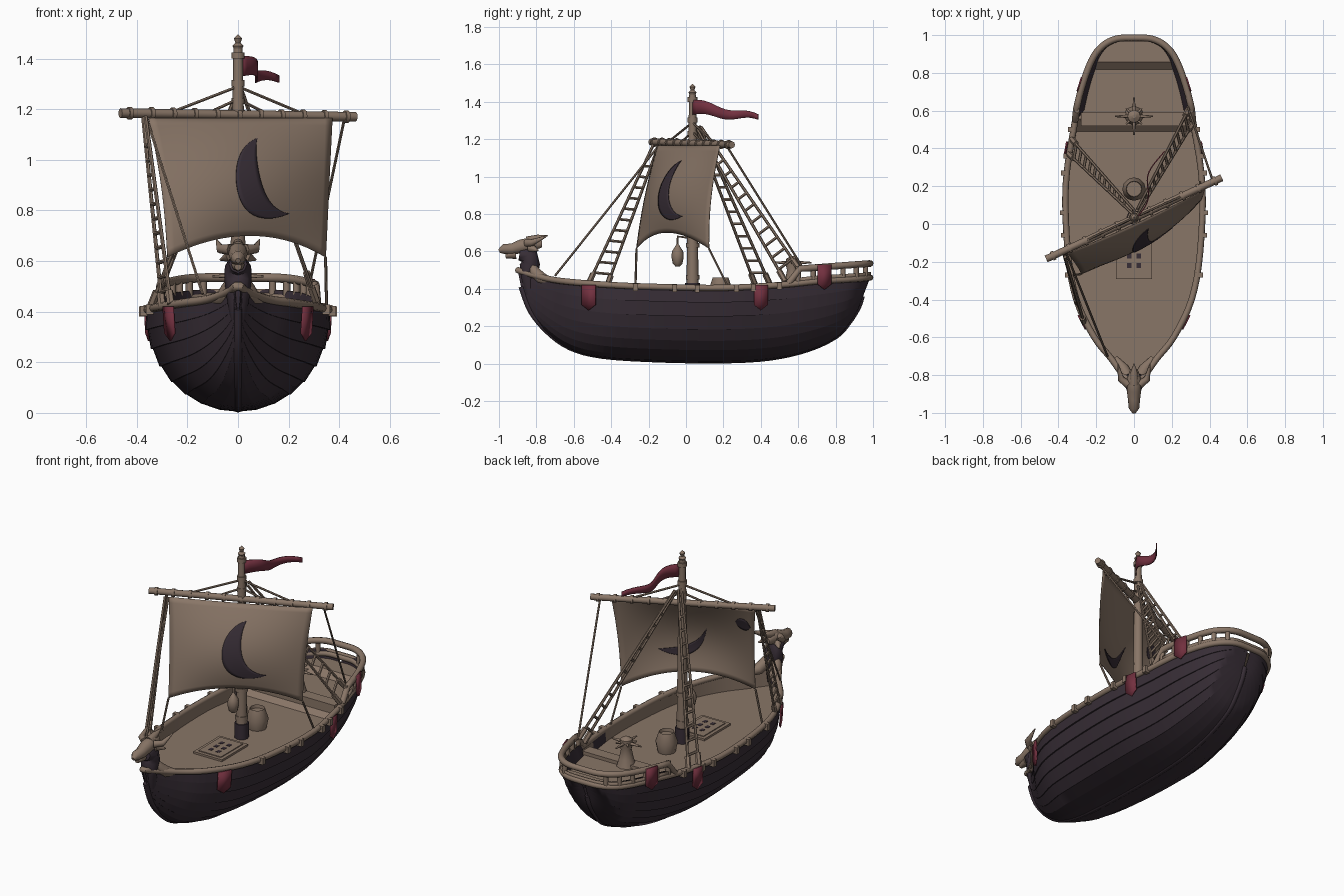
import bpy, bmesh, math
from mathutils import Vector

if "Cube" in bpy.data.objects:
    bpy.data.objects.remove(bpy.data.objects["Cube"])


def material(name, rgb):
    m = bpy.data.materials.new(name)
    m.use_nodes = True
    m.diffuse_color = (*rgb, 1)
    m.node_tree.nodes["Principled BSDF"].inputs["Base Color"].default_value = (*rgb, 1)
    return m


WOOD = material("pale wood", (.25, .18, .135))
DARK = material("dark hull", (.039, .027, .037))
RED = material("red cloth", (.17, .03, .05))
ROPE = material("rope", (.235, .17, .127))


def finish(ob, angle=35):
    bpy.ops.object.select_all(action='DESELECT')
    ob.select_set(True)
    bpy.context.view_layer.objects.active = ob
    bpy.ops.object.shade_smooth_by_angle(angle=math.radians(angle))
    return ob


def mesh(name, verts, faces, *mats, thick=0):
    me = bpy.data.meshes.new(name)
    me.from_pydata([tuple(v) for v in verts], [], faces)
    ob = bpy.data.objects.new(name, me)
    bpy.context.collection.objects.link(ob)
    for m in mats:
        me.materials.append(m)
    if thick:
        mod = ob.modifiers.new("thickness", 'SOLIDIFY')
        mod.thickness, mod.offset = thick, 0
    return finish(ob)


def loft(name, rows, *mats, thick=0):
    n = len(rows[0])
    faces = [(i * n + j, i * n + j + 1, (i + 1) * n + j + 1, (i + 1) * n + j)
             for i in range(len(rows) - 1) for j in range(n - 1)]
    return mesh(name, [v for r in rows for v in r], faces, *mats, thick=thick)


def tube(name, pts, radii, mat, closed=False, res=2):
    """Round bar along points, with one radius or one per point."""
    cu = bpy.data.curves.new(name, 'CURVE')
    cu.dimensions, cu.bevel_depth, cu.bevel_resolution, cu.use_fill_caps = '3D', 1, res, True
    sp = cu.splines.new('POLY')
    sp.points.add(len(pts) - 1)
    sp.use_cyclic_u = closed
    for i, p in enumerate(pts):
        sp.points[i].co = (*p, 1)
        sp.points[i].radius = radii[i] if isinstance(radii, (list, tuple)) else radii
    cu.materials.append(mat)
    ob = bpy.data.objects.new(name, cu)
    bpy.context.collection.objects.link(ob)
    bpy.ops.object.select_all(action='DESELECT')
    ob.select_set(True)
    bpy.context.view_layer.objects.active = ob
    bpy.ops.object.convert(target='MESH')
    return finish(bpy.context.object, 50)


def box(name, centre, size, mat):
    bpy.ops.mesh.primitive_cube_add(size=1, location=centre)
    ob = bpy.context.object
    ob.name, ob.scale = name, size
    ob.data.materials.append(mat)


# Hull stations: rim y, half breadth, rim z, keel y, keel z
KEYS = [Vector(k) for k in (
    (-.90, .01, .50, -.88, .40), (-.84, .035, .48, -.83, .27), (-.72, .115, .45, -.74, .16),
    (-.6, .21, .435, -.62, .075), (-.4, .305, .42, -.45, .03), (-.15, .35, .41, -.15, .01),
    (.2, .362, .405, .2, .005), (.5, .32, .42, .45, .02), (.7, .278, .44, .65, .065),
    (.86, .222, .45, .8, .135), (.94, .165, .455, .87, .21), (.98, .09, .46, .92, .29),
    (.985, .008, .46, .94, .35))]
ST = []
for i in range(len(KEYS) - 1):
    a, b, c, d = (KEYS[max(0, min(len(KEYS) - 1, i + k))] for k in (-1, 0, 1, 2))
    for t in (0, .25, .5, .75):
        ST.append((b * 2 + (c - a) * t + (a * 2 - b * 5 + c * 4 - d) * t ** 2
                   + (b * 3 - a - c * 3 + d) * t ** 3) * .5)
ST.append(KEYS[-1])


def hull_point(s, f, scale=1):
    """Point on the side of station s, f = depth from rim (0) to keel (1)."""
    power = 1 + .6 * max(0, -s[0] - .4)
    x = s[1] * max(0, 1 - f * f) ** (power / 2) * scale
    return Vector((x, s[0] + (s[3] - s[0]) * f, s[2] + (s[4] - s[2]) * f))


def station(y):
    for p, q in zip(ST, ST[1:]):
        if q[0] >= y:
            return p.lerp(q, (y - p[0]) / (q[0] - p[0]))
    return ST[-1]


def flip(v):
    return Vector((-v[0], v[1], v[2]))


# Overlapping strakes
N = 8
rows = []
for s in ST:
    half = []
    for k in range(N):
        for j, scale in ((k, 1), (k + 1, 1.025)):
            half.append(hull_point(s, math.sin(j / N * math.pi / 2), scale))
    rows.append(half + [flip(v) for v in half[-2::-1]])
loft("hull", rows, DARK)
tube("keel", [(0, s[3], s[4] + .012) for s in ST], .016, DARK)

# Stepped deck with inner bulwarks, dark around the stern
rows = []
for s in ST[3:]:
    aft = s[0] > .56
    z = .34 if s[0] < .54 else .4 if s[0] < .85 else .435
    f = min(.98, max(0, (s[2] - z) / (s[2] - s[4])))
    e = hull_point(s, f, .88 if aft else .97)
    r = Vector((s[1] * .96, s[0], s[2] + (.03 if aft else 0)))
    rows.append([r, e, flip(e), flip(r)])
deck = loft("deck", rows, WOOD, DARK)
for p in deck.data.polygons:
    y, side = p.center.y, p.index % 3
    p.material_index = int(side != 1 and (y > .56 or (side == 2 and y > .45)
                                          or (side == 0 and .3 < y < .42)))
box("deck_step", (0, .555, .38), (.56, .07, .08), WOOD)

# Rails
rim = [Vector((s[1], s[0], s[2])) for s in ST]
tube("gunwale", rim + [flip(v) for v in rim[::-1]], .017, WOOD, closed=True)
top = [Vector((station(.55)[1], .55, .43))] + [
    Vector((v.x + .005, v.y, .505 + .03 * (v.y - .58) / .4)) for v in rim if v.y > .58]
tube("stern_rail", top + [flip(v) for v in top[::-1]], .018, WOOD)
band = [v + Vector((.006, 0, 0)) for v in rim if v.y > .58]
band += [flip(v) for v in band[::-1]]
loft("stern_band", [[v, v + Vector((0, 0, .03))] for v in band], WOOD, thick=.008)
for y in (.6, .68, .76, .84, .91, .96):
    s = station(y)
    for m in (1, -1):
        tube("rail_post", [(m * s[1], y, s[2]), (m * s[1], y, .52)], .014, WOOD)
for y in (-.27, -.06, .06, .27, .36, .5):
    s = station(y)
    for m in (1, -1):
        box("rail_peg", (m * (s[1] + .012), y, s[2] - .005), (.035, .025, .04), WOOD)

# Hanging banners
for y, z in ((-.52, .42), (.4, .42), (.74, .53)):
    for m in (1, -1):
        verts = []
        for dy, drop in ((-.037, 0), (.037, 0), (.037, .105), (0, .135), (-.037, .105)):
            s = station(y + dy)
            f = max(0, (s[2] - z + drop) / (s[2] - s[4]))
            verts.append((m * (hull_point(s, f * .75, 1.02).x + .018), y + dy, z - drop))
        mesh("banner", verts, [tuple(range(5))], RED, thick=.008)

# Figurehead
tube("neck", [(0, -.83, .37), (0, -.84, .46), (0, -.835, .53), (0, -.84, .58), (0, -.89, .588)],
     [.03, .046, .054, .052, .036], DARK)
tube("head", [(0, -.77, .64), (0, -.82, .64), (0, -.88, .628), (0, -.93, .612), (0, -.975, .612),
              (0, -1, .602)], [.02, .038, .038, .032, .028, .01], WOOD, res=3)
tube("jaw", [(0, -.91, .585), (0, -.965, .577)], [.026, .014], WOOD)
tube("crest", [(0, -.85, .655), (0, -.79, .67), (0, -.74, .685)], [.025, .02, .003], WOOD)
for m in (1, -1):
    tube("prow_collar", [(m * .02, -.835, .54), (m * .035, -.81, .49), (m * .055, -.77, .455),
                         (m * .1, -.71, .435)], [.014, .033, .033, .016], WOOD)
    tube("horn", [(m * .03, -.85, .645), (m * .07, -.82, .648), (m * .085, -.74, .685)],
         [.022, .018, .003], WOOD)
    tube("cheek_fin", [(m * .03, -.83, .62), (m * .07, -.79, .605)], [.025, .004], WOOD)

# Mast, yard and finial
MY = .035
tube("mast", [(0, MY, .34), (0, MY, .65), (0, MY, 1.2), (0, MY, 1.44)],
     [.034, .029, .023, .018], WOOD)
tube("mast_foot", [(0, MY, .34), (0, MY, .43)], .04, DARK)
for z in (.45, .62, 1.22, 1.29, 1.4):
    tube("mast_collar", [(0, MY, z), (0, MY, z + .025)], .036 if z < 1 else .026, WOOD)
tube("finial", [(0, MY, 1.43), (0, MY, 1.45), (0, MY, 1.462), (0, MY, 1.48), (0, MY, 1.495)],
     [.012, .022, .01, .016, .002], WOOD)
YA, YB = Vector((-.465, -.185, 1.185)), Vector((.465, .245, 1.17))
tube("yard", [YA, YB], .019, WOOD)
for i in range(11):
    p = YA.lerp(YB, .04 + i * .092)
    d = (YB - YA).normalized() * .008
    tube("yard_lashing", [p - d, p + d], .025, WOOD)

# Billowing sail
U, FWD = Vector((.908, .419, 0)), Vector((.419, -.908, 0))


def sail(s, t):
    along = s * (.4 - .035 * t) * (1 - .02 * math.sin(math.pi * t)) - .014 * t
    out = .02 + .08 * t - .045 * s * t
    out += .09 * (1 - .75 * s * s) * math.sin(math.pi * (.05 + .8 * t))
    p = Vector((0, MY, 1.165 - t * (.465 + .085 * s * s)))
    return p + U * along + FWD * out


def bezier(t, *p):
    return sum((Vector(q) * math.comb(3, i) * t ** i * (1 - t) ** (3 - i)
                for i, q in enumerate(p)), Vector((0, 0)))


def crescent(name, tip_a, outer, inner, tip_b, offset):
    """Crescent plate on the sail, drawn in sail coordinates."""
    rows = []
    for i in range(29):
        a = bezier(i / 28, tip_a, *outer, tip_b)
        b = bezier(i / 28, tip_a, *inner, tip_b)
        rows.append([sail(*a.lerp(b, k / 6)) + FWD * offset for k in range(7)])
    loft(name, rows, DARK, thick=.004)


loft("sail", [[sail(i / 12 - 1, j / 18) for i in range(25)] for j in range(19)], WOOD, thick=.004)
crescent("front_crescent", (.12, .17), ((-.4, .3), (-.28, 1.08)), ((.02, .32), (.04, .8)),
         (.47, .78), .005)
crescent("back_crescent", (.45, .7), ((.17, .86), (-.2, .87)), ((.18, .71), (-.12, .72)),
         (-.28, .4), -.005)
crescent("back_patch", (-.72, .22), ((-.76, .14), (-.88, .14)), ((-.76, .32), (-.88, .34)),
         (-.94, .26), -.005)

# Streaming pennant
rows = []
for i in range(17):
    t = i / 16
    c = Vector((.015 + .13 * t + .025 * math.sin(t * 7), MY + .35 * t,
                1.37 - .055 * t + .01 * math.sin(t * 9)))
    h = .04 * (1 - .65 * t)
    rows.append([c + Vector((0, 0, h)), c, c - Vector((0, 0, h))])
loft("pennant", rows, RED, thick=.006)


# Rigging
def ladder(head, foot_a, foot_b, spread):
    head = Vector(head)
    a, b = Vector(foot_a), Vector(foot_b)
    w = (b - a).normalized() * spread
    for foot, top_end in ((a, head - w), (b, head + w)):
        tube("shroud", [foot, top_end], .008, ROPE, res=1)
        tube("deadeye", [foot, foot.lerp(top_end, .07)], .016, WOOD, res=1)
    for i in range(1, 12):
        t = i / 13
        tube("ladder_rung", [a.lerp(head - w, t), b.lerp(head + w, t)], .008, ROPE, res=1)


ladder((-.37, -.16, 1.17), (-.265, -.52, .43), (-.3, -.42, .42), .015)
ladder((0, .06, 1.27), (-.345, .37, .42), (-.33, .45, .42), .012)
ladder((.02, .07, 1.26), (.31, .53, .44), (.29, .61, .5), .012)
for p, q in (((-.36, -.15, 1.16), (-.14, -.7, .47)), ((.42, .22, 1.16), (.285, .62, .52)),
             ((0, MY, 1.29), YA.lerp(YB, .2)), ((0, MY, 1.29), YA.lerp(YB, .8)),
             ((0, MY, 1.24), YA.lerp(YB, .36)), ((0, MY, 1.24), YA.lerp(YB, .64)),
             (sail(-1, 1), (-.32, -.27, .42)), (sail(1, 1), (.35, .22, .42))):
    tube("rope", [p, q], .006, ROPE, res=1)

# Barrel, hatch, lantern
tube("barrel", [(0, .185, z) for z in (.34, .4, .46, .46, .44)],
     [.05, .062, .055, .042, .04], WOOD, res=4)
box("hatch", (0, -.165, .342), (.19, .25, .02), WOOD)
box("hatch_panel", (0, -.165, .353), (.15, .21, .008), WOOD)
for x in (-.025, .025):
    for y in (-.22, -.17, -.12):
        box("hatch_slot", (x, y, .356), (.022, .026, .006), DARK)
tube("lantern", [(0, -.045, z) for z in (.52, .535, .57, .6, .625, .64)],
     [.012, .026, .033, .03, .014, .005], WOOD)
tube("lantern_arm", [(0, MY, .67), (0, -.045, .68), (0, -.045, .63)], .006, WOOD)

# Capstan with crossed spikes
tube("capstan", [(0, .57, z) for z in (.4, .45, .5, .52, .56, .575)],
     [.055, .04, .03, .035, .035, .01], WOOD)
for i in range(4):
    d = Vector((math.cos(i * math.pi / 4), math.sin(i * math.pi / 4), 0)) * (.1 if i % 2 == 0 else .06)
    c = Vector((0, .57, .54))
    tube("capstan_spike", [c - d, c, c + d], [.004, .012, .004], WOOD)
